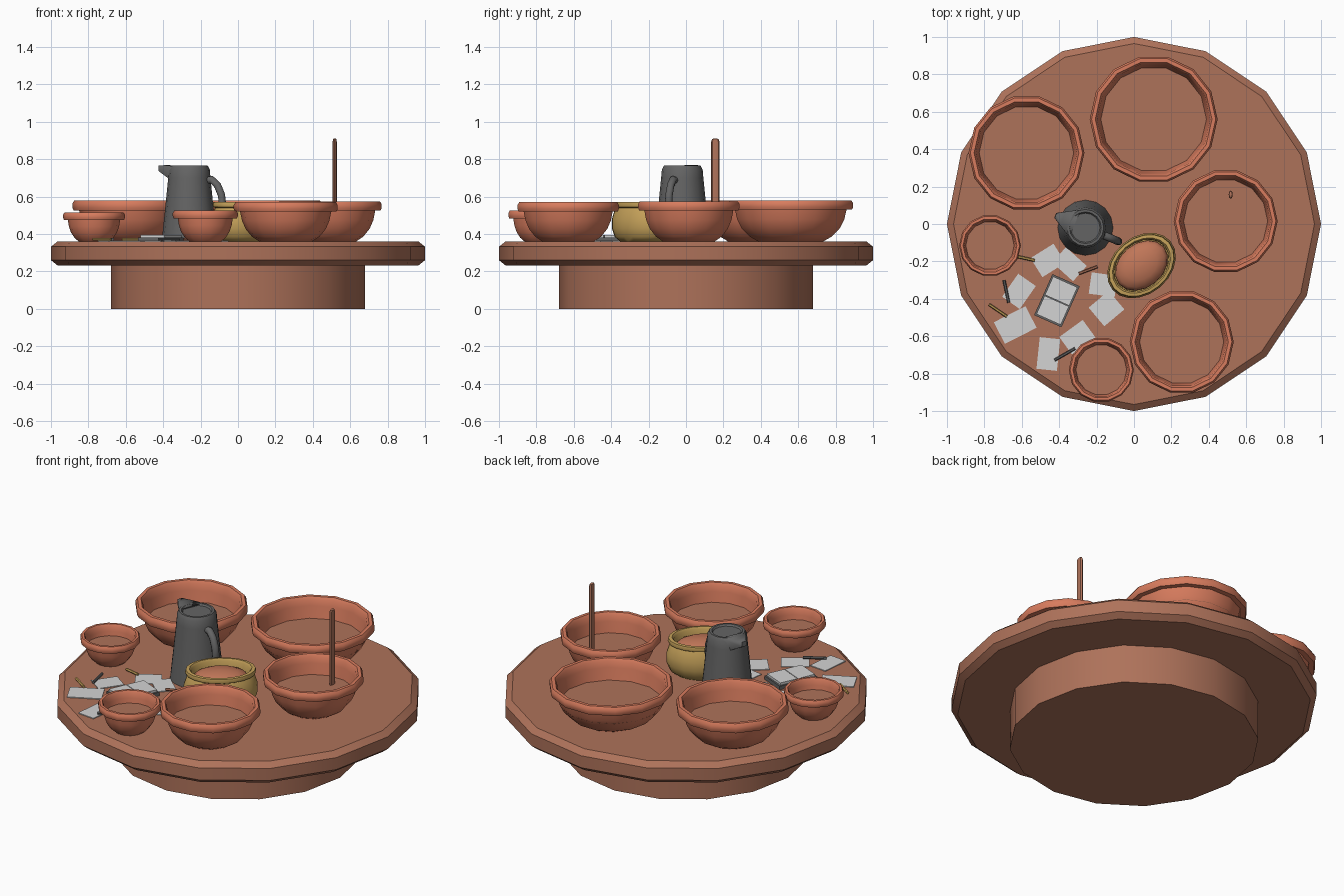
import bpy, bmesh, math
from mathutils import Vector, Matrix

if "Cube" in bpy.data.objects:
    bpy.data.objects.remove(bpy.data.objects["Cube"])


def material(name, rgb):
    m = bpy.data.materials.new(name)
    lin = [((c / 255 + 0.055) / 1.055) ** 2.4 for c in rgb]
    m.diffuse_color = (*lin, 1)
    m.use_nodes = True
    m.node_tree.nodes["Principled BSDF"].inputs["Base Color"].default_value = m.diffuse_color
    return m


BROWN = material("clay brown", (174, 114, 90))
TERRA = material("terracotta", (216, 124, 94))
LUMP = material("wet clay", (192, 118, 88))
GREY = material("dark grey", (100, 100, 100))
GOLD = material("mustard", (198, 162, 90))
PAPER = material("paper", (212, 212, 212))


def finish(name, bm, mat, angle=35):
    bmesh.ops.recalc_face_normals(bm, faces=bm.faces)
    me = bpy.data.meshes.new(name)
    bm.to_mesh(me)
    bm.free()
    me.materials.append(mat)
    for p in me.polygons:
        p.use_smooth = True
    me.set_sharp_from_angle(angle=math.radians(angle))
    ob = bpy.data.objects.new(name, me)
    bpy.context.collection.objects.link(ob)
    return ob


def skin(bm, rings, cap_start=True, cap_end=True):
    n = len(rings[0])
    for a, b in zip(rings, rings[1:]):
        for i in range(n):
            j = (i + 1) % n
            bm.faces.new((a[i], a[j], b[j], b[i]))
    if cap_start:
        bm.faces.new(rings[0])
    if cap_end:
        bm.faces.new(rings[-1])


def lathe(name, mat, profile, n, x=0, y=0, sx=1, sy=1, rot=0, angle=35):
    """Revolve (radius, z) points, capped at both ends."""
    bm = bmesh.new()
    turn = Matrix.Rotation(rot, 3, 'Z')
    rings = []
    for r, z in profile:
        ring = []
        for i in range(n):
            a = 2 * math.pi * i / n
            p = turn @ Vector((r * sx * math.cos(a), r * sy * math.sin(a), 0))
            ring.append(bm.verts.new((p.x + x, p.y + y, z)))
        rings.append(ring)
    skin(bm, rings)
    return finish(name, bm, mat, angle)


def tube(name, mat, points, radius, n=8):
    bm = bmesh.new()
    pts = [Vector(p) for p in points]
    rings = []
    for k, p in enumerate(pts):
        d = (pts[min(k + 1, len(pts) - 1)] - pts[max(k - 1, 0)]).normalized()
        ref = Vector((0, 0, 1)) if abs(d.z) < 0.5 and len(pts) == 2 else Vector((0.37, 0.93, 0))
        u = d.cross(ref).normalized()
        v = d.cross(u)
        rings.append([bm.verts.new(p + radius * (math.cos(2 * math.pi * i / n) * u
                                                 + math.sin(2 * math.pi * i / n) * v))
                      for i in range(n)])
    skin(bm, rings)
    return finish(name, bm, mat, 50)


def slab(name, mat, x, y, z, w, d, h, rot):
    bm = bmesh.new()
    bmesh.ops.create_cube(bm, size=1)
    m = Matrix.Translation((x, y, z + h / 2)) @ Matrix.Rotation(math.radians(rot), 4, 'Z')
    bm.transform(m @ Matrix.Diagonal((w, d, h, 1)))
    return finish(name, bm, mat)


T = 0.36  # table surface height

# Round low table
lathe("pedestal", BROWN, [(0.68, 0), (0.68, 0.24)], 16)
lathe("table_top", BROWN, [(0.965, 0.232), (1, 0.26), (1, 0.332), (0.965, T)], 16)


# Clay bowls: foot, round wall, heavy lip, inner wall and filling
def bowl(name, x, y, R, top, rim_w, rim_h, fill):
    b = R - 0.9 * rim_w
    H = top - rim_h - T
    lathe(name, TERRA, [
        (b * 0.58, T), (b * 0.74, T + 0.16 * H), (b * 0.88, T + 0.42 * H),
        (b * 0.96, T + 0.7 * H), (b, T + H),
        (R - 0.15 * rim_w, T + H), (R, top - 0.7 * rim_h), (R, top - 0.3 * rim_h),
        (R - 0.25 * rim_w, top), (R - 0.75 * rim_w, top),
        (R - rim_w, top - 0.3 * rim_h), (R - 1.15 * rim_w, top - rim_h),
        (b * 0.92, fill - 0.004)], 14, x, y, angle=40)
    lathe(name + "_filling", BROWN, [(b * 0.9, fill - 0.01), (b * 0.93, fill)], 14, x, y)


bowl("bowl_back", 0.105, 0.56, 0.342, 0.58, 0.04, 0.05, 0.46)
bowl("bowl_back_left", -0.575, 0.38, 0.31, 0.58, 0.04, 0.055, 0.46)
bowl("bowl_right", 0.49, 0.015, 0.278, 0.575, 0.038, 0.05, 0.46)
bowl("bowl_front", 0.255, -0.63, 0.278, 0.57, 0.038, 0.05, 0.46)
bowl("small_bowl_left", -0.77, -0.115, 0.165, 0.515, 0.028, 0.04, 0.45)
bowl("small_bowl_front", -0.175, -0.78, 0.174, 0.525, 0.03, 0.042, 0.455)

# Stirring stick standing in the right bowl
lathe("stirring_stick", BROWN, [(0.9, 0.42), (1, 0.45), (1, 0.895), (0.8, 0.907), (0.4, 0.911)],
      8, 0.517, 0.157, 0.011, 0.022)

# Oval mustard pot with a lump of clay
OV = dict(x=0.04, y=-0.222, sx=0.195, sy=0.147, rot=math.radians(40))
lathe("oval_pot", GOLD, [
    (0.78, T), (0.95, 0.385), (1.04, 0.43), (1.04, 0.48), (0.96, 0.525), (0.92, 0.54),
    (0.98, 0.545), (1, 0.557), (0.98, 0.57), (0.88, 0.572), (0.83, 0.56), (0.82, 0.50)],
    20, angle=45, **OV)
lathe("clay_lump", LUMP, [(0.80, 0.50), (0.79, 0.52), (0.70, 0.54), (0.48, 0.557),
                          (0.22, 0.565), (0.04, 0.567)], 16, angle=60, **OV)

# Grey jug with spout and handle
JX, JY = -0.26, -0.02
lathe("jug_body", GREY, [(0.148, T), (0.146, 0.38), (0.130, 0.53), (0.113, 0.70),
                         (0.109, 0.745), (0.098, 0.765), (0.085, 0.765), (0.078, 0.755)],
      16, JX, JY)
axis = Vector((0.925, -0.38, 0))
side = Vector((0.38, 0.925, 0))
centre = Vector((JX, JY, 0))
bm = bmesh.new()
for r, w, z in [(0.06, 0.08, 0.763), (0.09, 0.05, 0.69), (0.125, 0.035, 0.73),
                (0.13, 0.035, 0.768), (0.172, 0.014, 0.766), (0.174, 0.014, 0.738)]:
    for s in (-1, 1):
        p = centre - axis * r + side * (s * w)
        bm.verts.new((p.x, p.y, z))
bmesh.ops.convex_hull(bm, input=bm.verts)
finish("jug_spout", bm, GREY, 50)
handle = [(0.08, 0.685), (0.13, 0.69), (0.163, 0.66), (0.185, 0.61),
          (0.192, 0.56), (0.175, 0.515), (0.115, 0.49)]
tube("jug_handle", GREY, [centre + axis * r + Vector((0, 0, z)) for r, z in handle], 0.021)

# Loose sheets: x, y, width, depth, rotation
sheets = [(-0.46, -0.195, 0.145, 0.12, 32), (-0.345, -0.215, 0.15, 0.11, -42),
          (-0.615, -0.36, 0.15, 0.115, 55), (-0.635, -0.54, 0.19, 0.13, 27),
          (-0.165, -0.325, 0.14, 0.115, -8), (-0.147, -0.452, 0.13, 0.14, -50),
          (-0.303, -0.605, 0.155, 0.115, 36), (-0.458, -0.695, 0.11, 0.17, -6)]
for i, (x, y, w, d, r) in enumerate(sheets):
    slab(f"sheet_{i + 1}", PAPER, x, y, T, w, d, 0.004 + 0.001 * (i % 2), r)

# Open notebook: dark cover with two page blocks
NX, NY, NR = -0.412, -0.41, -24
slab("notebook_cover", GREY, NX, NY, T, 0.16, 0.24, 0.022, NR)
up = Matrix.Rotation(math.radians(NR), 3, 'Z') @ Vector((0, 1, 0))
for label, s in (("upper", 1), ("lower", -1)):
    slab("notebook_page_" + label, PAPER, NX + s * up.x * 0.056, NY + s * up.y * 0.056,
         T + 0.018, 0.142, 0.108, 0.018, NR)

# Pencils and tools: ends and colour
tools = [(-0.62, -0.175, -0.53, -0.195, GOLD), (-0.695, -0.30, -0.67, -0.42, GREY),
         (-0.775, -0.43, -0.68, -0.495, GOLD), (-0.295, -0.265, -0.195, -0.228, BROWN),
         (-0.425, -0.728, -0.315, -0.665, GREY)]
for i, (x1, y1, x2, y2, mat) in enumerate(tools):
    tube(f"pencil_{i + 1}", mat, [(x1, y1, T + 0.012), (x2, y2, T + 0.012)], 0.008, 6)
